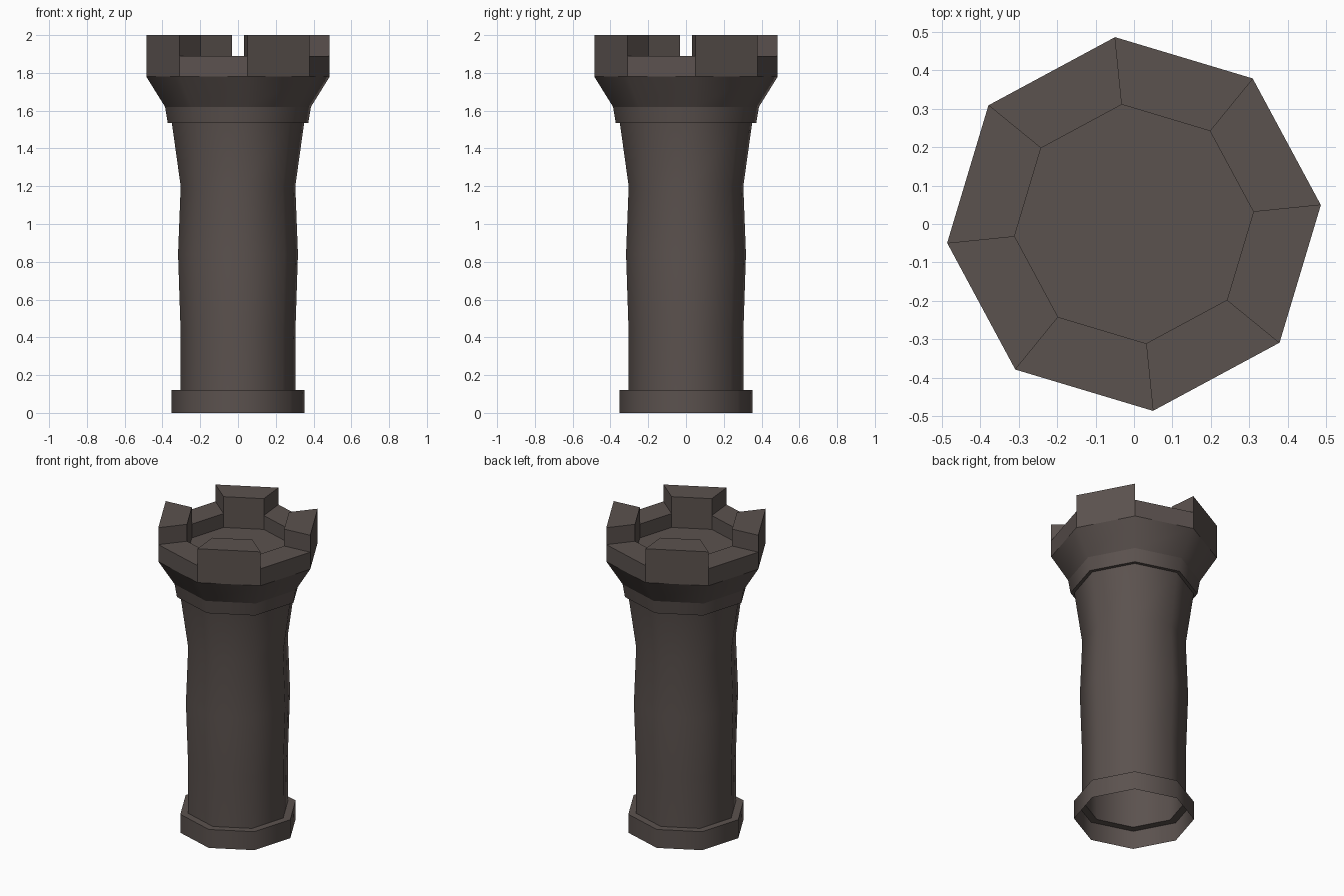
import bpy, bmesh, math

if "Cube" in bpy.data.objects:
    bpy.data.objects.remove(bpy.data.objects["Cube"])

SIDES = 8
TURN = math.radians(5.8)      # slight rotation of the octagon

stone = bpy.data.materials.new("dark_stone")
stone.diffuse_color = (0.105, 0.084, 0.077, 1)
stone.use_nodes = True
stone.node_tree.nodes["Principled BSDF"].inputs["Base Color"].default_value = stone.diffuse_color


def corner(k, r, z):
    a = TURN + k * 2 * math.pi / SIDES
    return (r * math.cos(a), r * math.sin(a), z)


def finish(name, bm, smooth_angle=None):
    me = bpy.data.meshes.new(name)
    bmesh.ops.remove_doubles(bm, verts=bm.verts, dist=1e-4)
    bm.to_mesh(me)
    bm.free()
    me.materials.append(stone)
    ob = bpy.data.objects.new(name, me)
    bpy.context.collection.objects.link(ob)
    if smooth_angle:
        bpy.ops.object.select_all(action='DESELECT')
        ob.select_set(True)
        bpy.context.view_layer.objects.active = ob
        bpy.ops.object.shade_smooth_by_angle(angle=math.radians(smooth_angle))
    return ob


def lathe(name, profile):
    """Open eight-sided shell from (radius, z) points, listed bottom to top."""
    bm = bmesh.new()
    for k in range(SIDES):
        for (r0, z0), (r1, z1) in zip(profile, profile[1:]):
            bm.faces.new([bm.verts.new(p) for p in (
                corner(k, r0, z0), corner(k + 1, r0, z0),
                corner(k + 1, r1, z1), corner(k, r1, z1))])
    return finish(name, bm, 60)


# Hollow tower body, open at the bottom
lathe("base_ring", [(0.353, 0), (0.353, 0.12), (0.305, 0.12)])
lathe("shaft", [(0.305, 0.12), (0.306, 0.45), (0.319, 0.84),
                (0.305, 1.2), (0.352, 1.535)])
lathe("collar", [(0.352, 1.535), (0.374, 1.535), (0.388, 1.62)])
lathe("flared_corbel", [(0.388, 1.62), (0.488, 1.78)])

# Battlement: wall with a merlon on every other side, and a sunken floor
R_OUT, R_IN = 0.488, 0.312
Z_WALL, Z_GAP, Z_TOP, Z_FLOOR = 1.78, 1.89, 2.0, 1.80
bm = bmesh.new()


def face(*pts):
    bm.faces.new([bm.verts.new(p) for p in pts])


for k in range(SIDES):
    j = k + 1
    top = Z_TOP if k % 2 == 0 else Z_GAP
    face(corner(k, R_OUT, Z_WALL), corner(j, R_OUT, Z_WALL),
         corner(j, R_OUT, top), corner(k, R_OUT, top))
    face(corner(k, R_OUT, top), corner(j, R_OUT, top),
         corner(j, R_IN, top), corner(k, R_IN, top))
    face(corner(k, R_IN, top), corner(j, R_IN, top),
         corner(j, R_IN, Z_FLOOR), corner(k, R_IN, Z_FLOOR))
    if k % 2 == 0:            # merlon ends
        face(corner(k, R_IN, Z_GAP), corner(k, R_OUT, Z_GAP),
             corner(k, R_OUT, Z_TOP), corner(k, R_IN, Z_TOP))
        face(corner(j, R_OUT, Z_GAP), corner(j, R_IN, Z_GAP),
             corner(j, R_IN, Z_TOP), corner(j, R_OUT, Z_TOP))
face(*[corner(k, R_IN, Z_FLOOR) for k in range(SIDES)])
finish("battlement", bm)
